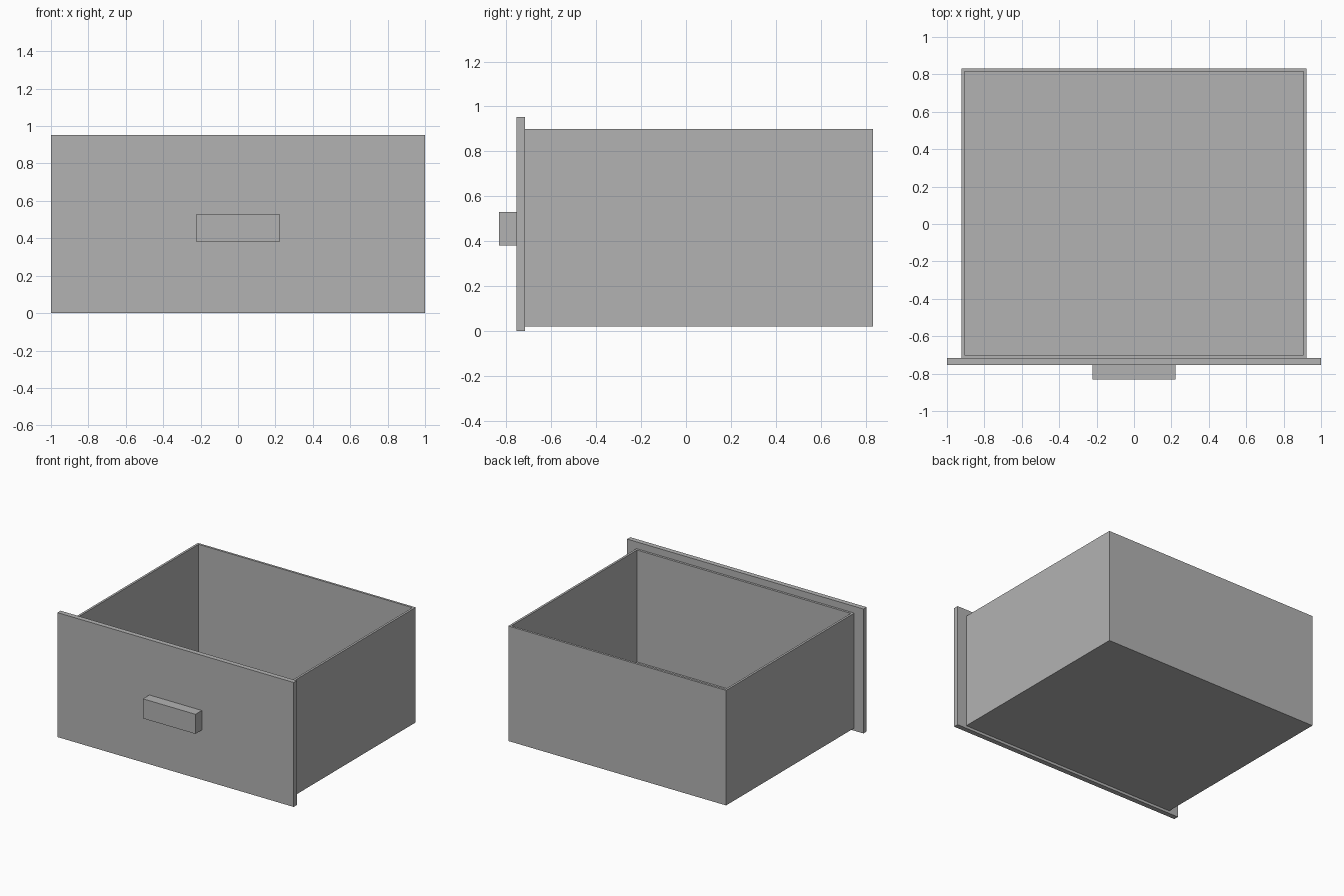
import bpy
import bmesh
from mathutils import Vector

cube = bpy.data.objects.get("Cube")
if cube:
    bpy.data.objects.remove(cube, do_unlink=True)

# One plain grey for every part
grey = bpy.data.materials.new("plain grey")
grey.use_nodes = True
color = (0.45, 0.45, 0.45, 1)
grey.diffuse_color = color
grey.node_tree.nodes["Principled BSDF"].inputs["Base Color"].default_value = color


def add_box(name, low, high, wall=0):
    """Box between two corners; with a wall thickness it is hollow and open on top."""
    low, high = Vector(low), Vector(high)
    bm = bmesh.new()
    bmesh.ops.create_cube(bm, size=1)
    for v in bm.verts:
        v.co = (low + high) / 2 + v.co * (high - low)
    if wall:
        top = max(bm.faces, key=lambda f: f.calc_center_median().z)
        bmesh.ops.inset_region(bm, faces=[top], thickness=wall)
        sunk = bmesh.ops.extrude_discrete_faces(bm, faces=[top])["faces"][0]
        for v in sunk.verts:
            v.co.z = low.z + wall
    bmesh.ops.recalc_face_normals(bm, faces=bm.faces)
    mesh = bpy.data.meshes.new(name)
    bm.to_mesh(mesh)
    bm.free()
    mesh.materials.append(grey)
    obj = bpy.data.objects.new(name, mesh)
    bpy.context.collection.objects.link(obj)
    return obj


# Open drawer tray, wide front panel and block handle
add_box("drawer_tray", (-0.922, -0.717, 0.02), (0.922, 0.832, 0.9), wall=0.024)
add_box("front_panel", (-1, -0.755, 0), (1, -0.717, 0.952))
add_box("handle", (-0.222, -0.832, 0.38), (0.222, -0.755, 0.53))
